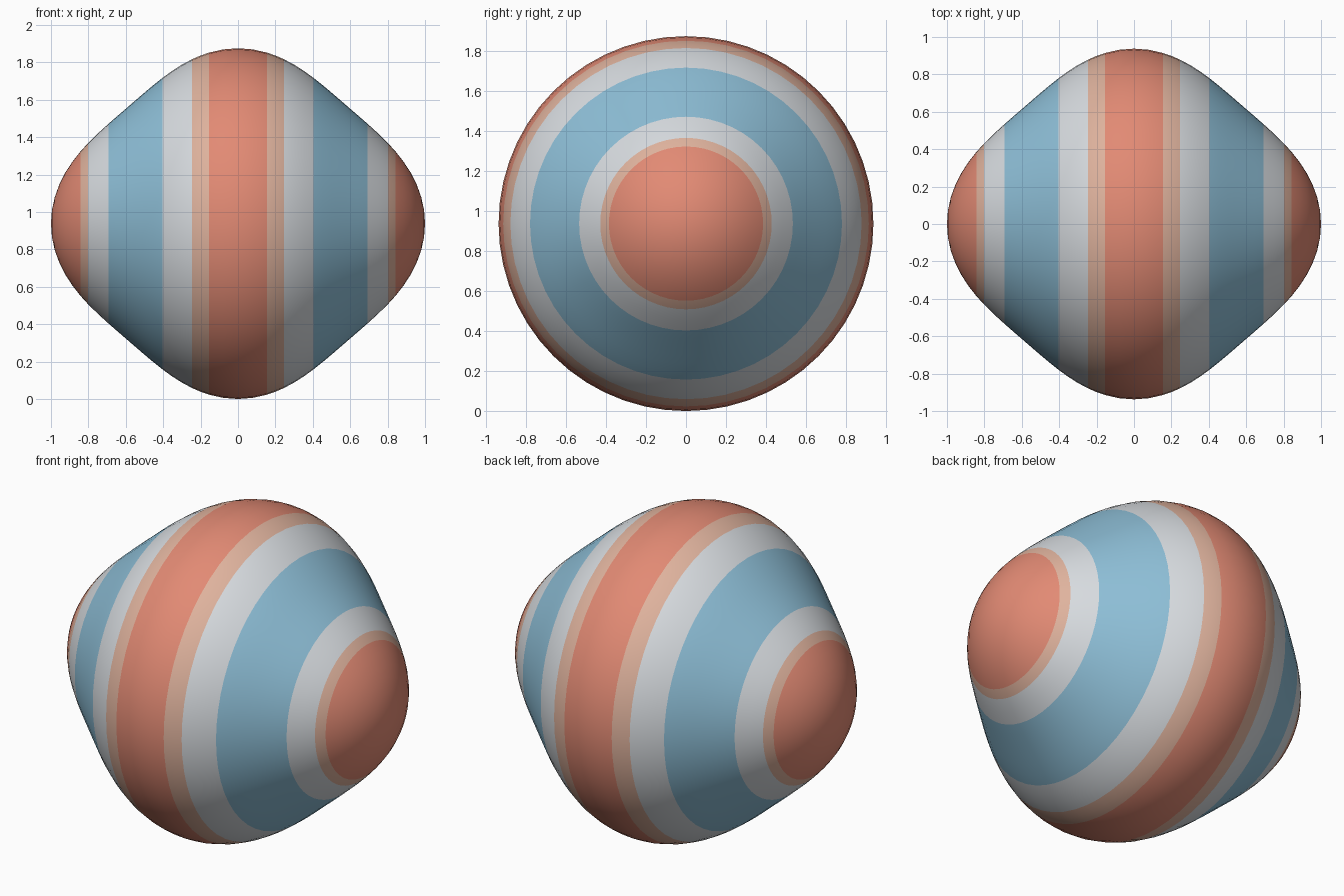
import bpy, bmesh, math
from mathutils import Vector

cube = bpy.data.objects.get("Cube")
if cube:
    bpy.data.objects.remove(cube, do_unlink=True)

SEGMENTS = 56
CENTRE_Z = 0.9375


def material(name, rgb):
    m = bpy.data.materials.new(name)
    m.use_nodes = True
    m.diffuse_color = (*rgb, 1)
    m.node_tree.nodes["Principled BSDF"].inputs["Base Color"].default_value = (*rgb, 1)
    return m


materials = [
    material("coral", (0.76, 0.255, 0.175)),
    material("peach", (0.74, 0.45, 0.34)),
    material("pale grey", (0.68, 0.71, 0.74)),
    material("sky blue", (0.27, 0.52, 0.68)),
]

# Colour bands by latitude from the equator: upper limit in degrees, material
bands = [(9.6, 0), (15.7, 1), (27.3, 2), (52.3, 3), (61.9, 2), (65.4, 1), (90, 0)]


def profile_point(lat):
    """Sphere whose radius swells at the poles and equator (degree-4 Legendre)."""
    c = math.sin(math.radians(lat))
    r = 0.9 + 0.1 * (35 * c**4 - 30 * c**2 + 3) / 8
    return Vector((r * c, 0, r * math.cos(math.radians(lat))))


# Rings fall on every band edge, with even steps of about 4 degrees between
lats, low = [0.0], 0.0
for high, _ in bands:
    n = max(1, round((high - low) / 4))
    lats += [low + (high - low) * (i + 1) / n for i in range(n)]
    low = high
lats = [-a for a in reversed(lats[1:])] + lats

# Spin the profile about the x axis
bm = bmesh.new()
verts = [bm.verts.new(profile_point(a)) for a in lats]
edges = [bm.edges.new(pair) for pair in zip(verts, verts[1:])]
bmesh.ops.spin(bm, geom=verts + edges, cent=(0, 0, 0), axis=(1, 0, 0),
               angle=math.tau, steps=SEGMENTS, use_merge=False)
bmesh.ops.remove_doubles(bm, verts=bm.verts, dist=1e-4)
bmesh.ops.recalc_face_normals(bm, faces=bm.faces)

# Paint each face by its latitude
for f in bm.faces:
    p = f.calc_center_median()
    lat = math.degrees(math.atan2(abs(p.x), math.hypot(p.y, p.z)))
    f.material_index = next(m for limit, m in bands if lat <= limit)
    f.smooth = True

mesh = bpy.data.meshes.new("banded_solid")
bm.to_mesh(mesh)
bm.free()
for m in materials:
    mesh.materials.append(m)
solid = bpy.data.objects.new("banded_solid", mesh)
solid.location.z = CENTRE_Z
bpy.context.collection.objects.link(solid)
